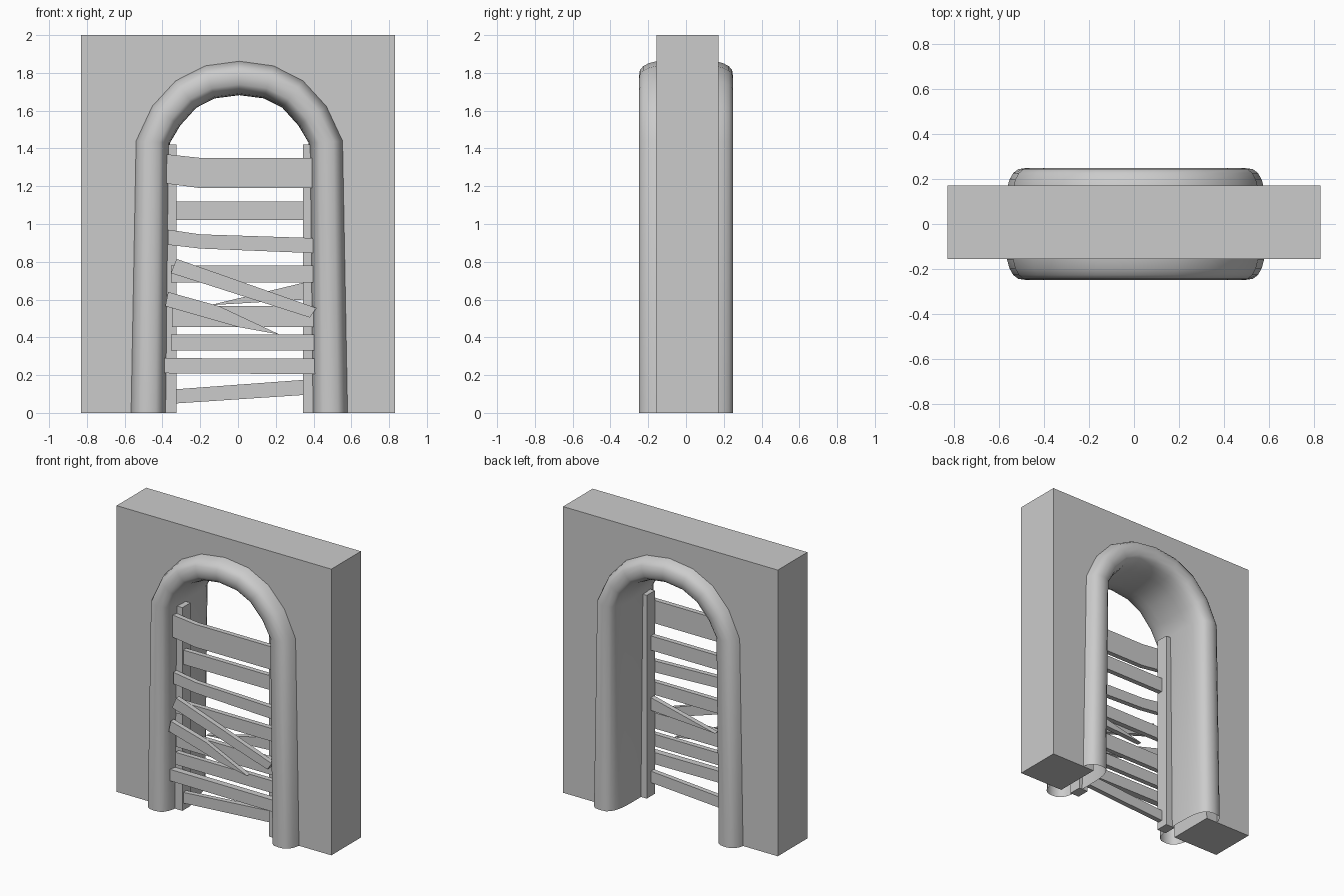
import bpy, bmesh, math
from mathutils import Vector

if "Cube" in bpy.data.objects:
    bpy.data.objects.remove(bpy.data.objects["Cube"])


def new_object(name, bm):
    bmesh.ops.recalc_face_normals(bm, faces=bm.faces)
    mesh = bpy.data.meshes.new(name)
    bm.to_mesh(mesh)
    bm.free()
    obj = bpy.data.objects.new(name, mesh)
    bpy.context.collection.objects.link(obj)
    return obj


def extrude_outline(name, outline, y0, y1):
    """Solid from an x-z outline between two depths."""
    bm = bmesh.new()
    front = [bm.verts.new((x, y0, z)) for x, z in outline]
    back = [bm.verts.new((x, y1, z)) for x, z in outline]
    bm.faces.new(front)
    bm.faces.new(back[::-1])
    n = len(outline)
    for i in range(n):
        j = (i + 1) % n
        bm.faces.new((front[i], back[i], back[j], front[j]))
    return new_object(name, bm)


# centre line of the arch, mirrored about its middle
MID = 0.007
half = [(0.482, 0), (0.461, 1.435), (0.39, 1.575), (0.285, 1.69), (0.157, 1.755)]
path = [(MID - x, z) for x, z in half] + [(MID, 1.776)]
path += [(MID + x, z) for x, z in reversed(half)]

# wall with arched opening
extrude_outline("wall", [(-0.83, 0), (-0.83, 2), (0.83, 2), (0.83, 0)] + path[::-1],
                -0.155, 0.172)

# rounded arch surround, swept along the centre line, open at the floor
SIDES = 24
bm = bmesh.new()
rings = []
for i, (x, z) in enumerate(path):
    a = Vector(path[max(i - 1, 0)])
    b = Vector(path[min(i + 1, len(path) - 1)])
    t = (b - a).normalized()
    nx, nz = -t.y, t.x
    if i in (0, len(path) - 1):
        nx, nz = (-1 if i == 0 else 1), 0
    width = 0.1 if z == 0 else 0.094
    ring = []
    for k in range(SIDES):
        c, s = math.cos(math.tau * k / SIDES), math.sin(math.tau * k / SIDES)
        u = math.copysign(abs(c) ** (2 / 3), c) * width
        v = math.copysign(abs(s) ** (2 / 3), s) * 0.25
        ring.append(bm.verts.new((x + nx * u, v, z + nz * u)))
    rings.append(ring)
for r0, r1 in zip(rings, rings[1:]):
    for k in range(SIDES):
        m = (k + 1) % SIDES
        bm.faces.new((r0[k], r0[m], r1[m], r1[k]))
arch = new_object("arch_surround", bm)
for p in arch.data.polygons:
    p.use_smooth = True


def rect(x0, x1, z0, z1):
    return [(x0, z0), (x1, z0), (x1, z1), (x0, z1)]


# gate posts
extrude_outline("left_post", rect(-0.395, -0.325, 0, 1.42), -0.15, -0.06)
extrude_outline("right_post", rect(0.345, 0.415, 0, 1.42), -0.15, -0.06)

# slats nailed to the post fronts
FRONT = (-0.185, -0.15)
extrude_outline("top_slat", [(-0.385, 1.37), (-0.2, 1.35), (0.415, 1.35), (0.415, 1.19),
                             (-0.2, 1.19), (-0.385, 1.215)], *FRONT)
extrude_outline("bent_slat", [(-0.37, 0.97), (-0.2, 0.945), (0.42, 0.925), (0.42, 0.845),
                              (-0.2, 0.87), (-0.37, 0.89)], *FRONT)
extrude_outline("middle_slat", rect(-0.355, 0.425, 0.69, 0.78), *FRONT)
extrude_outline("wide_slat", rect(-0.35, 0.42, 0.455, 0.565), *FRONT)
extrude_outline("low_slat", rect(-0.355, 0.425, 0.33, 0.415), *FRONT)
extrude_outline("lower_slat", [(-0.39, 0.29), (0.425, 0.287), (0.425, 0.205),
                               (-0.39, 0.21)], -0.195, -0.15)

# slats fitted between the posts
BETWEEN = (-0.14, -0.105)
extrude_outline("inner_slat", rect(-0.33, 0.35, 1.02, 1.12), *BETWEEN)
extrude_outline("bottom_slat", [(-0.33, 0.125), (0.35, 0.175), (0.35, 0.095),
                                (-0.33, 0.05)], *BETWEEN)

# leaning and broken boards
extrude_outline("leaning_slat", [(-0.325, 0.815), (0.415, 0.555), (0.38, 0.505),
                                 (-0.355, 0.74)], -0.22, -0.186)
extrude_outline("broken_slat", [(-0.37, 0.64), (-0.1, 0.565), (0.22, 0.415),
                                (0, 0.455), (-0.385, 0.565)], -0.215, -0.18)
extrude_outline("broken_shard", [(-0.15, 0.57), (0.35, 0.69), (0.35, 0.6)], *BETWEEN)
